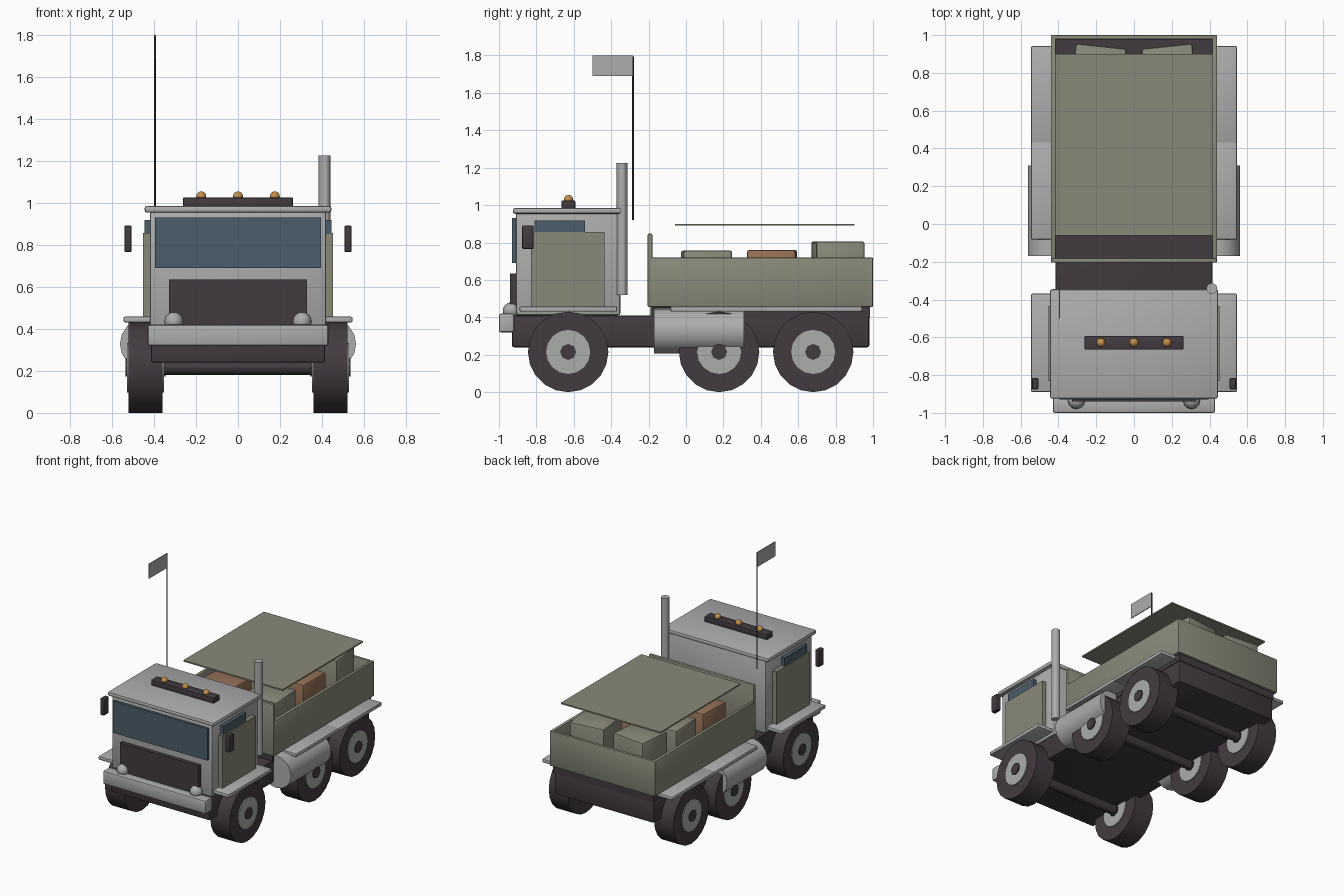
import bpy
import bmesh
from math import radians
from mathutils import Matrix, Vector

cube = bpy.data.objects.get("Cube")
if cube:
    bpy.data.objects.remove(cube, do_unlink=True)


def material(name, rgb):
    m = bpy.data.materials.new(name)
    m.use_nodes = True
    m.diffuse_color = (*rgb, 1)
    m.node_tree.nodes["Principled BSDF"].inputs["Base Color"].default_value = (*rgb, 1)
    return m


GREY = material("light grey paint", (0.42, 0.42, 0.42))
HUB = material("pale hub metal", (0.40, 0.42, 0.40))
OLIVE = material("olive canvas", (0.25, 0.255, 0.19))
DARK = material("dark rubber", (0.055, 0.043, 0.052))
GLASS = material("blue glass", (0.07, 0.112, 0.145))
BROWN = material("brown crate", (0.29, 0.16, 0.095))
AMBER = material("amber lamp", (0.55, 0.28, 0.07))


def finish(name, bm, mat):
    mesh = bpy.data.meshes.new(name)
    bm.to_mesh(mesh)
    bm.free()
    mesh.materials.append(mat)
    ob = bpy.data.objects.new(name, mesh)
    bpy.context.collection.objects.link(ob)
    bpy.ops.object.select_all(action="DESELECT")
    ob.select_set(True)
    bpy.context.view_layer.objects.active = ob
    bpy.ops.object.shade_smooth_by_angle(angle=radians(30))
    return ob


def box(name, mat, x, y, z, bevel=0.0, turn=0):
    """Box from (min, max) ranges, optionally bevelled and turned about z."""
    lo, hi = Vector((x[0], y[0], z[0])), Vector((x[1], y[1], z[1]))
    bm = bmesh.new()
    bmesh.ops.create_cube(bm, size=1, matrix=Matrix.Diagonal((*(hi - lo), 1)))
    if bevel:
        bmesh.ops.bevel(bm, geom=bm.edges[:], offset=bevel, segments=2,
                        profile=0.5, affect="EDGES")
    spot = Matrix.Translation((lo + hi) / 2) @ Matrix.Rotation(radians(turn), 4, "Z")
    bmesh.ops.transform(bm, matrix=spot, verts=bm.verts)
    return finish(name, bm, mat)


def rod(name, mat, centre, radius, length, axis="Z", sides=16):
    bm = bmesh.new()
    bmesh.ops.create_cone(bm, cap_ends=True, segments=sides, radius1=radius,
                          radius2=radius, depth=length)
    spin = {"X": Matrix.Rotation(radians(90), 4, "Y"),
            "Y": Matrix.Rotation(radians(90), 4, "X"), "Z": Matrix()}[axis]
    bmesh.ops.transform(bm, matrix=Matrix.Translation(centre) @ spin, verts=bm.verts)
    return finish(name, bm, mat)


def ball(name, mat, centre, radius):
    bm = bmesh.new()
    bmesh.ops.create_uvsphere(bm, u_segments=12, v_segments=8, radius=radius,
                              matrix=Matrix.Translation(centre))
    return finish(name, bm, mat)


def span(side, a, b):
    """Mirror an x range onto the given side."""
    return tuple(sorted((side * a, side * b)))


# Chassis and cab
box("chassis", DARK, (-0.415, 0.415), (-0.93, 0.98), (0.24, 0.41), 0.01)
box("cab", GREY, (-0.42, 0.42), (-0.91, -0.35), (0.41, 0.96), 0.015)
box("cab_roof", GREY, (-0.445, 0.445), (-0.925, -0.345), (0.953, 0.985), 0.012)
box("windshield", GLASS, (-0.395, 0.395), (-0.93, -0.9), (0.69, 0.93))
box("grille", DARK, (-0.328, 0.328), (-0.94, -0.9), (0.41, 0.635))
box("front_bumper", GREY, (-0.43, 0.43), (-1.0, -0.92), (0.32, 0.42), 0.01)

# Roof lights
box("light_bar", DARK, (-0.262, 0.262), (-0.665, -0.592), (0.98, 1.025), 0.006)
for x in (-0.175, 0, 0.175):
    ball("amber_roof_lamp", AMBER, (x, -0.628, 1.03), 0.024)

# Exhaust, antenna and flag
rod("exhaust_stack", GREY, (0.412, -0.342, 0.873), 0.029, 0.705, sides=12)
rod("antenna", DARK, (-0.395, -0.283, 1.358), 0.005, 0.875, sides=8)
box("flag", HUB, (-0.398, -0.392), (-0.5, -0.283), (1.69, 1.8))

# Cargo bed
box("bed_floor", DARK, (-0.42, 0.42), (-0.19, 0.985), (0.4, 0.47))
box("bed_headboard", OLIVE, (-0.44, 0.44), (-0.205, -0.18), (0.455, 0.848), 0.008)
box("bed_tailboard", OLIVE, (-0.44, 0.44), (0.977, 1.0), (0.455, 0.72), 0.006)
box("canopy_sheet", OLIVE, (-0.415, 0.415), (-0.06, 0.9), (0.89, 0.9))

# Wheel axles
AXLES = (-0.63, 0.177, 0.68)
for y in AXLES:
    rod("axle", DARK, (0, y, 0.215), 0.035, 0.76, "X", 12)

# Parts repeated on both sides
for s, label in ((1, "left"), (-1, "right")):
    box(label + "_door", OLIVE, span(s, 0.41, 0.453), (-0.83, -0.435), (0.45, 0.855))
    box(label + "_side_window", GLASS, span(s, 0.41, 0.446), (-0.81, -0.54), (0.7, 0.918))
    box(label + "_mirror", DARK, span(s, 0.506, 0.541), (-0.876, -0.815), (0.765, 0.892), 0.008)
    ball(label + "_headlight", HUB, (s * 0.305, -0.935, 0.435), 0.045)
    box(label + "_bed_wall", OLIVE, span(s, 0.414, 0.44), (-0.2, 1.0), (0.455, 0.72), 0.006)
    rod(label + "_fuel_tank", GREY, (s * 0.44, 0.07, 0.328), 0.122, 0.48, "Y")
    for y in AXLES:
        box(label + "_fender", GREY, span(s, 0.335, 0.545), (y - 0.26, y + 0.262),
            (0.43, 0.458), 0.008)
        rod(label + "_tyre", DARK, (s * 0.44, y, 0.215), 0.215, 0.16, "X", 20)
        rod(label + "_hub", HUB, (s * 0.44, y, 0.215), 0.118, 0.175, "X", 16)
        rod(label + "_hub_cap", DARK, (s * 0.44, y, 0.215), 0.043, 0.19, "X", 8)

    # Crates in the bed, colours staggered between the two rows
    colours = (OLIVE, BROWN, OLIVE) if s > 0 else (BROWN, OLIVE, OLIVE)
    for y, top, turn, mat in zip((0.11, 0.46, 0.812), (0.757, 0.76, 0.806), (3, -2, 6), colours):
        box(label + "_crate", mat, (s * 0.187 - 0.135, s * 0.187 + 0.135),
            (y - 0.13, y + 0.13), (0.465, top), 0.012, s * turn)
